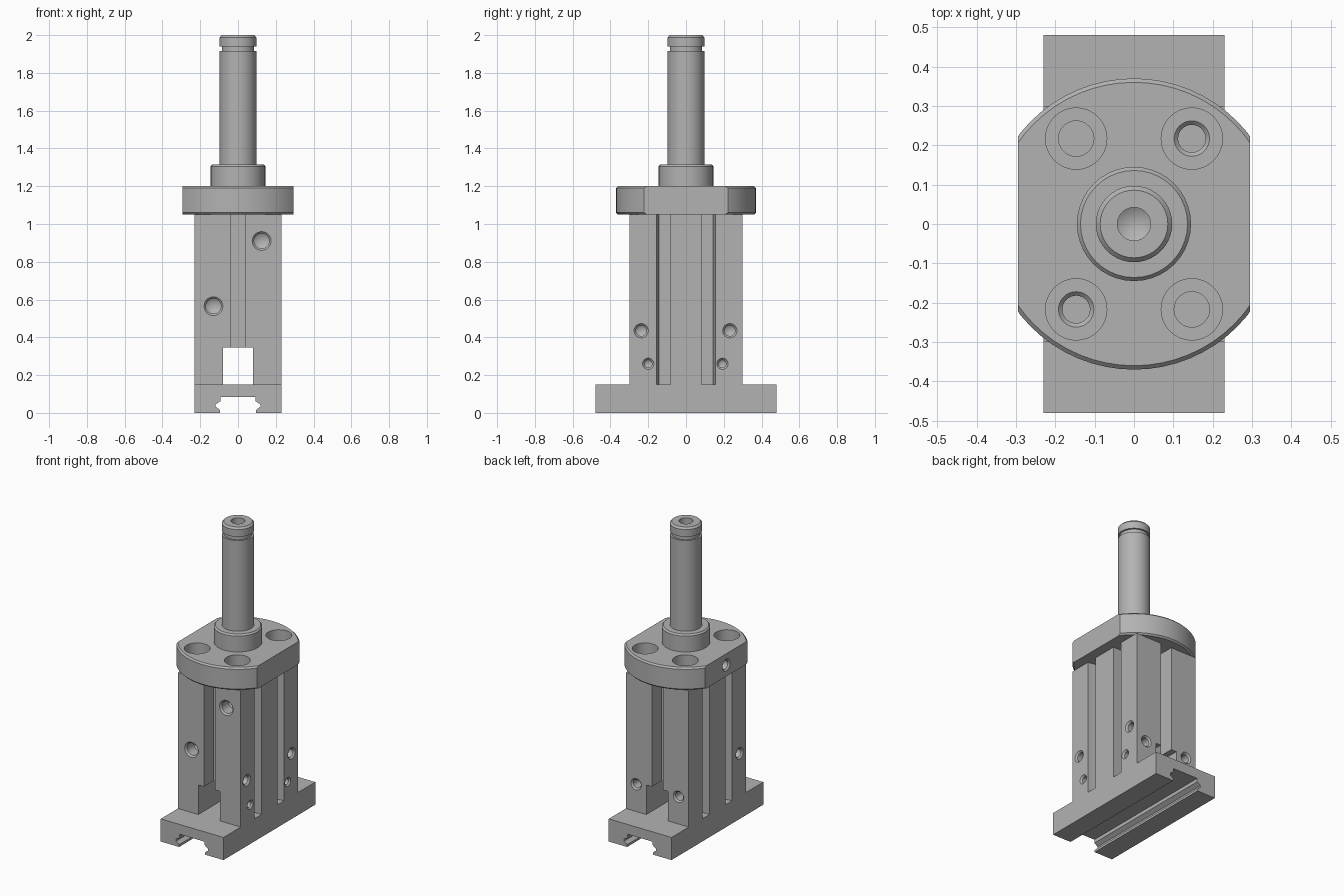
import bpy, bmesh, math
from mathutils import Matrix, Vector

if "Cube" in bpy.data.objects:
    bpy.data.objects.remove(bpy.data.objects["Cube"])

grey = bpy.data.materials.new("machined_grey")
grey.use_nodes = True
COLOUR = (0.45, 0.45, 0.45, 1)
grey.diffuse_color = COLOUR
grey.node_tree.nodes["Principled BSDF"].inputs["Base Color"].default_value = COLOUR


def finish(name, bm):
    bmesh.ops.recalc_face_normals(bm, faces=bm.faces)
    mesh = bpy.data.meshes.new(name)
    bm.to_mesh(mesh)
    bm.free()
    mesh.materials.append(grey)
    ob = bpy.data.objects.new(name, mesh)
    bpy.context.collection.objects.link(ob)
    return ob


def prism(name, points, start, end, axis="z"):
    """Extrude a flat outline along z, or an x-z outline along y."""
    place = (lambda a, b, t: (a, b, t)) if axis == "z" else (lambda a, b, t: (a, t, b))
    bm = bmesh.new()
    rings = [[bm.verts.new(place(a, b, t)) for a, b in points] for t in (start, end)]
    n = len(points)
    bm.faces.new(rings[0])
    bm.faces.new(rings[1])
    for i in range(n):
        j = (i + 1) % n
        bm.faces.new((rings[0][i], rings[0][j], rings[1][j], rings[1][i]))
    return finish(name, bm)


def box(name, x0, x1, y0, y1, z0, z1):
    return prism(name, [(x0, y0), (x1, y0), (x1, y1), (x0, y1)], z0, z1)


def lathe(name, profile, at=(0, 0, 0), direction=(0, 0, 1), segments=40):
    """Solid of revolution from (radius, height) points; ends are closed."""
    turn = Vector((0, 0, 1)).rotation_difference(Vector(direction)).to_matrix().to_4x4()
    place = Matrix.Translation(at) @ turn
    bm = bmesh.new()
    rings = []
    for r, h in profile:
        if r == 0:
            rings.append([bm.verts.new(place @ Vector((0, 0, h)))] * segments)
        else:
            rings.append([bm.verts.new(place @ Vector((r * math.cos(a), r * math.sin(a), h)))
                          for a in (2 * math.pi * i / segments for i in range(segments))])
    for low, high in zip(rings, rings[1:]):
        for i in range(segments):
            j = (i + 1) % segments
            bm.faces.new(list(dict.fromkeys((low[i], low[j], high[j], high[i]))))
    for ring, (r, h) in ((rings[0], profile[0]), (rings[-1], profile[-1])):
        if r:
            bm.faces.new(ring)
    return finish(name, bm)


def port(at, inward, r, depth=0.08):
    """Cutter for a drilled hole with a small countersink."""
    lip = 0.01
    return lathe("port_cutter", [(r, -0.02), (r, 0), (r - lip, lip), (r - lip, depth), (0, depth + r / 2)],
                 at, inward, 24)


def cut(ob, cutters, operation="DIFFERENCE"):
    bpy.context.view_layer.objects.active = ob
    for c in cutters:
        c.hide_render = True
        mod = ob.modifiers.new("cut", "BOOLEAN")
        mod.operation = operation
        mod.solver = "EXACT"
        mod.object = c
        bpy.ops.object.modifier_apply(modifier=mod.name)
        bpy.data.objects.remove(c)


# Base rail with a notched channel along its underside
half = [(0.23, 0.15), (0.23, 0), (0.095, 0), (0.095, 0.015), (0.118, 0.032),
        (0.118, 0.045), (0.092, 0.062), (0.092, 0.085)]
base = prism("base_rail", half + [(-x, z) for x, z in reversed(half)], -0.48, 0.48, "y")

# Body block
body = box("body", -0.23, 0.23, -0.30, 0.30, 0.15, 1.05)
cutters = [box("window_cutter", -0.08, 0.08, -0.4, 0.4, 0.1, 0.345)]
for s in (-1, 1):
    # Centre slots on front and back
    cutters.append(prism("slot_cutter", [(-0.04, s * 0.35), (-0.04, s * 0.2),
                                         (0.04, s * 0.2), (0.04, s * 0.35)], 0.3, 1.1))
    # Paired sensor slots on both sides
    for t in (-1, 1):
        cutters.append(prism("sensor_slot_cutter", [
            (s * 0.26, t * 0.155), (s * 0.225, t * 0.155), (s * 0.165, t * 0.143),
            (s * 0.165, t * 0.083), (s * 0.26, t * 0.083)], 0.1505, 1.1))
# Air ports and mounting holes
cutters += [port((-0.13, -0.30, 0.565), (0, 1, 0), 0.05),
            port((0.125, -0.30, 0.91), (0, 1, 0), 0.05)]
cutters += [port((x, 0.30, 0.33), (0, -1, 0), 0.038) for x in (-0.155, 0.155)]
for y, z, r in ((-0.237, 0.435, 0.038), (0.232, 0.435, 0.038),
                (-0.2, 0.26, 0.03), (0.193, 0.26, 0.03)):
    cutters.append(port((0.23, y, z), (-1, 0, 0), r, 0.06))
cutters.append(port((-0.23, -0.232, 0.435), (1, 0, 0), 0.038, 0.06))
cut(body, cutters)

# Flange: a chamfered disc with two flats
flange = lathe("flange", [(0.36, 1.05), (0.37, 1.06), (0.37, 1.19), (0.36, 1.2)], segments=64)
cutters = [box("flat_cutter", s * 0.295, s * 0.5, -0.5, 0.5, 1, 1.3) for s in (-1, 1)]
for sx in (-1, 1):
    for sy in (-1, 1):
        at = (sx * 0.147, sy * 0.217, 1.2)
        floor = 0.09
        if sx == sy:
            hole = [(0.045, floor), (0.035, floor + 0.01), (0.035, 0.148)]
        else:
            hole = [(0.045, floor), (0.045, 0.148)]
        cutters.append(lathe("counterbore_cutter", [(0.078, -0.02), (0.078, floor)] + hole,
                             at, (0, 0, -1), 32))
cutters.append(port((-0.295, 0, 1.125), (1, 0, 0), 0.04))
cut(flange, cutters)

# Collar around the rod
collar = lathe("collar", [(0.145, 1.2), (0.145, 1.305), (0.136, 1.315), (0.09, 1.315)])

# Rod with snap-ring groove and a drilled end
rod = lathe("rod", [(0.097, 1.31), (0.097, 1.915), (0.086, 1.915), (0.086, 1.94), (0.097, 1.94),
                    (0.097, 1.988), (0.086, 2), (0.042, 2), (0.042, 1.88), (0, 1.855)])

for ob in (base, body, flange, collar, rod):
    bpy.ops.object.select_all(action="DESELECT")
    ob.select_set(True)
    bpy.context.view_layer.objects.active = ob
    bpy.ops.object.shade_smooth_by_angle(angle=math.radians(30))
